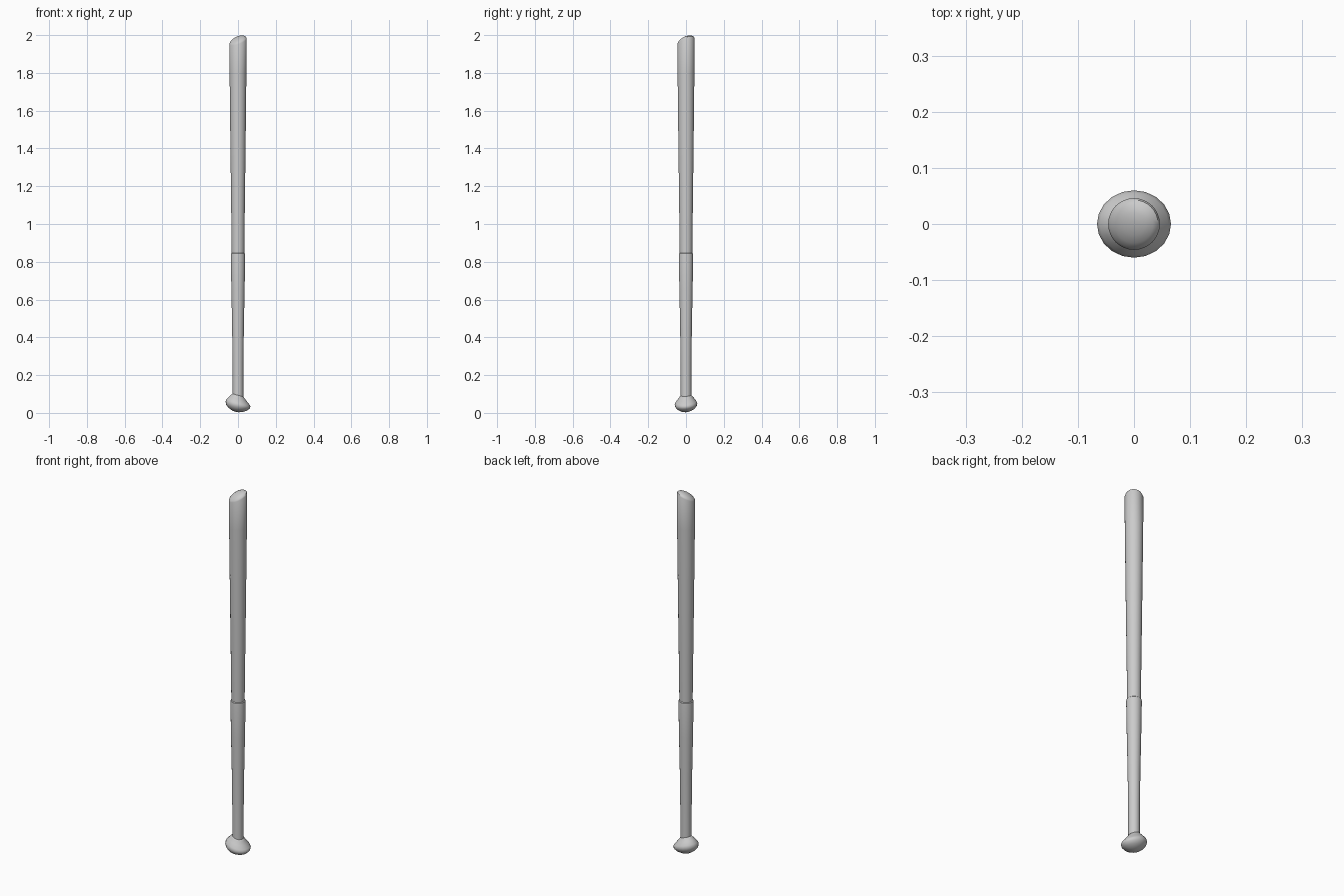
import bpy, bmesh, math

if "Cube" in bpy.data.objects:
    bpy.data.objects.remove(bpy.data.objects["Cube"])


def loft(name, rings, sides=32, angle=35):
    """Skin closed rings given as (z, x radius, y radius, x slope, y slope)."""
    bm = bmesh.new()
    loops = []
    for z, rx, ry, sx, sy in rings:
        loop = []
        for i in range(sides):
            a = 2 * math.pi * i / sides
            x, y = rx * math.cos(a), ry * math.sin(a)
            loop.append(bm.verts.new((x, y, z + sx * x + sy * y)))
        loops.append(loop)
    for lo, hi in zip(loops, loops[1:]):
        for i in range(sides):
            j = (i + 1) % sides
            bm.faces.new((lo[i], lo[j], hi[j], hi[i]))
    bm.faces.new(loops[0][::-1])
    bm.faces.new(loops[-1])
    mesh = bpy.data.meshes.new(name)
    bm.to_mesh(mesh)
    bm.free()
    obj = bpy.data.objects.new(name, mesh)
    bpy.context.collection.objects.link(obj)
    bpy.ops.object.select_all(action='DESELECT')
    obj.select_set(True)
    bpy.context.view_layer.objects.active = obj
    bpy.ops.object.shade_smooth_by_angle(angle=math.radians(angle))
    return obj


def round_rings(profile, sx=0.0, sy=0.0):
    return [(z, r, r, sx, sy) for z, r in profile]


# Tapered barrel with a slanted, domed end
barrel = round_rings([(0.82, 0.033), (1.0, 0.035), (1.4, 0.040), (1.8, 0.0445)])
barrel += round_rings([(1.967, 0.046), (1.974, 0.043), (1.982, 0.034),
                       (1.988, 0.020), (1.990, 0.006)], 0.33, 0.33)
loft("barrel", barrel)

# Grip sleeve with a small rounded lip
loft("grip", round_rings([(0.08, 0.028), (0.25, 0.0285), (0.45, 0.031),
                          (0.65, 0.035), (0.835, 0.038), (0.843, 0.037),
                          (0.847, 0.033)]))

# Tilted, slightly oval knob
knob = [(0.004, 0.008, 0.007, -0.08), (0.009, 0.030, 0.027, -0.1),
        (0.020, 0.050, 0.046, -0.13), (0.034, 0.063, 0.057, -0.16),
        (0.047, 0.066, 0.060, -0.2), (0.058, 0.061, 0.056, -0.24),
        (0.074, 0.047, 0.043, -0.28), (0.088, 0.034, 0.032, -0.28),
        (0.095, 0.028, 0.028, -0.28)]
loft("knob", [(z, rx, ry, s, 0.06) for z, rx, ry, s in knob], 20, 60)
